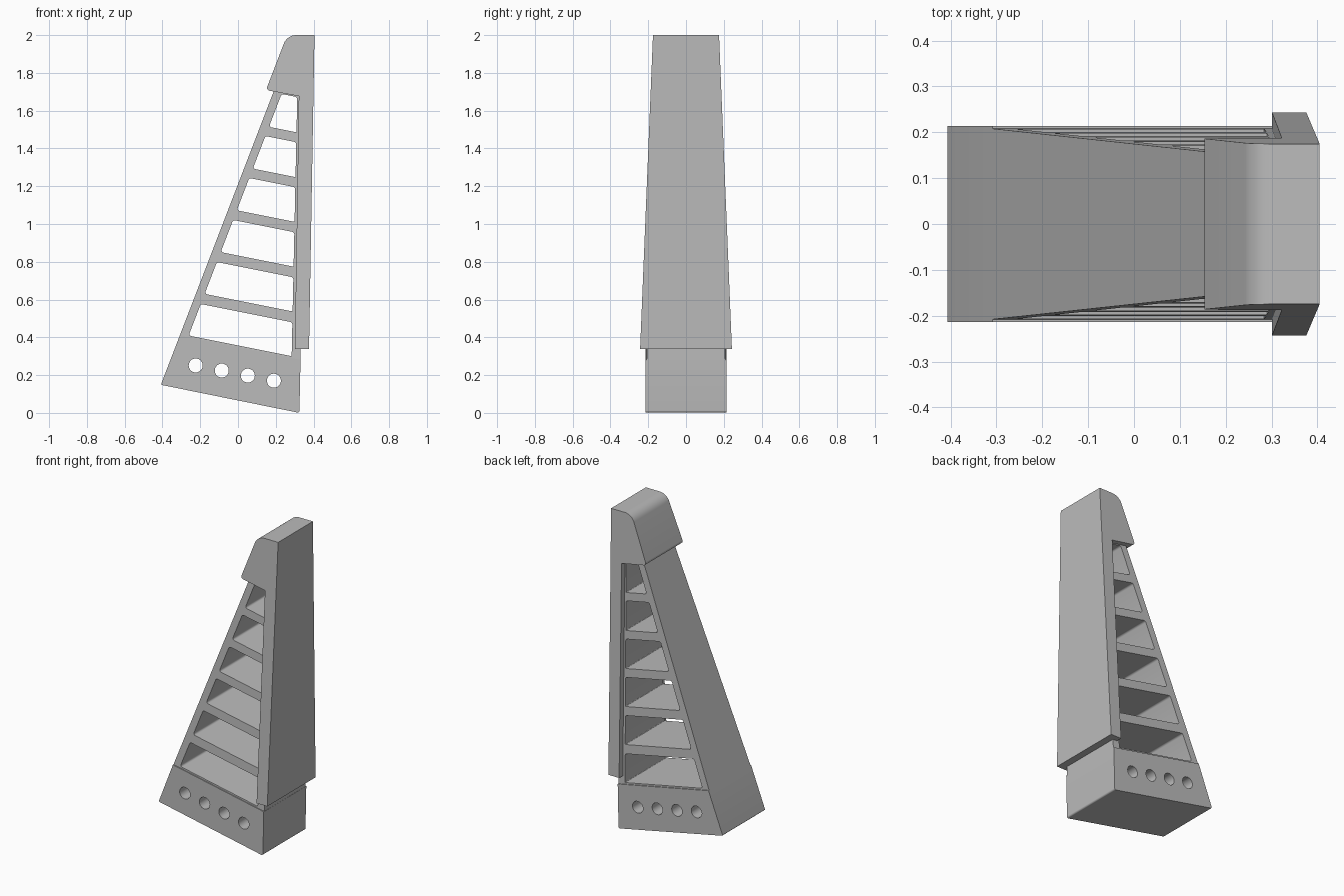
import bpy, bmesh, math
from mathutils import Vector

if "Cube" in bpy.data.objects:
    bpy.data.objects.remove(bpy.data.objects["Cube"])

grey = bpy.data.materials.new("plain grey")
grey.use_nodes = True
colour = (0.5, 0.5, 0.5, 1)
grey.diffuse_color = colour
grey.node_tree.nodes["Principled BSDF"].inputs["Base Color"].default_value = colour

TILT = 0.2      # fall of the base and shelves towards +x


def on_slope(x, t):
    """Point at x on the tilted line that crosses x = 0 at height t."""
    return (x, t - TILT * x)


def rounded(corners, steps=6):
    """Outline from (point, radius) corners, each filleted with an arc."""
    out = []
    for i, (p, r) in enumerate(corners):
        p = Vector(p)
        a = (Vector(corners[i - 1][0]) - p).normalized()
        b = (Vector(corners[(i + 1) % len(corners)][0]) - p).normalized()
        if r == 0:
            out.append(p)
            continue
        half = a.angle(b) / 2
        centre = p + (a + b).normalized() * r / math.sin(half)
        start = p + a * r / math.tan(half) - centre
        end = p + b * r / math.tan(half) - centre
        for k in range(steps + 1):
            d = start.lerp(end, k / steps).normalized()
            out.append(centre + d * r)
    return out


def add_prism(bm, outline, half):
    """Extrude an xz outline both ways in y to half(x, z)."""
    sides = [[bm.verts.new((x, s * half(x, z), z)) for x, z in outline] for s in (-1, 1)]
    n = len(outline)
    bm.faces.new(sides[0])
    bm.faces.new(sides[1][::-1])
    for i in range(n):
        j = (i + 1) % n
        bm.faces.new((sides[0][j], sides[0][i], sides[1][i], sides[1][j]))


def make(name, outlines, half):
    bm = bmesh.new()
    for outline in outlines:
        add_prism(bm, outline, half)
    bmesh.ops.recalc_face_normals(bm, faces=bm.faces[:])
    mesh = bpy.data.meshes.new(name)
    bm.to_mesh(mesh)
    bm.free()
    mesh.materials.append(grey)
    ob = bpy.data.objects.new(name, mesh)
    bpy.context.collection.objects.link(ob)
    return ob


def activate(ob):
    bpy.ops.object.select_all(action='DESELECT')
    ob.select_set(True)
    bpy.context.view_layer.objects.active = ob


def cut(ob, outlines):
    cutter = make("hole_cutter", outlines, lambda x, z: 0.4)
    cutter.hide_render = True
    mod = ob.modifiers.new("holes", 'BOOLEAN')
    mod.operation = 'DIFFERENCE'
    mod.solver = 'EXACT'
    mod.object = cutter
    activate(ob)
    bpy.ops.object.modifier_apply(modifier=mod.name)
    bpy.data.objects.remove(cutter)


def left_x(t, inset=0.0):
    """Sloping edge of the body, met by the tilted line t."""
    return (-0.408 + inset + (t - 0.15) / 2.6) / (1 + TILT / 2.6)


def right_x(t):
    """Inner edge of the openings beside the spine."""
    return 0.284 + (t - 0.357) * 0.0215


# Base block with a row of round holes
base_low, base_top = 0.067, 0.347
base = make("base_block", [rounded([
    (on_slope(left_x(base_low), base_low), 0.006),
    (on_slope(0.325, 0.065), 0.01),
    (on_slope(0.331, base_top), 0),
    (on_slope(left_x(base_top), base_top), 0)])], lambda x, z: 0.214)
round_holes = []
for i in range(4):
    cx, cz = -0.224 + 0.138 * i, 0.251 - 0.0268 * i
    round_holes.append([(cx + 0.037 * math.cos(a), cz + 0.037 * math.sin(a))
                        for a in (math.tau * k / 32 for k in range(32))])
cut(base, round_holes)

# Tapering frame with tilted shelves
low, high = 0.335, 1.79
frame = make("shelf_frame", [[
    on_slope(left_x(low), low), on_slope(0.33, low),
    on_slope(0.345, high), on_slope(left_x(high), high)]],
    lambda x, z: 0.208 - (z + TILT * x - base_top) * 0.0385)
openings = []
for i in range(6):
    b, t = 0.357 + 0.238 * i, 0.537 + 0.2395 * i
    openings.append(rounded([
        (on_slope(left_x(b, 0.047), b), 0.012),
        (on_slope(right_x(b), b), 0.004),
        (on_slope(right_x(t), t), 0.014),
        (on_slope(left_x(t, 0.047), t), 0.014)]))
cut(frame, openings)

# Back spine and overhanging rounded cap, in one piece
spine = make("spine_and_cap", [rounded([
    ((0.301, 0.338), 0), ((0.376, 0.338), 0), ((0.405, 2.0), 0),
    ((0.26, 2.0), 0.07), ((0.148, 1.709), 0.016), ((0.322, 1.677), 0)], 10)],
    lambda x, z: 0.243 - (z - 0.338) * 0.041)

for ob in (base, frame, spine):
    activate(ob)
    bpy.ops.object.shade_smooth_by_angle(angle=math.radians(30))
